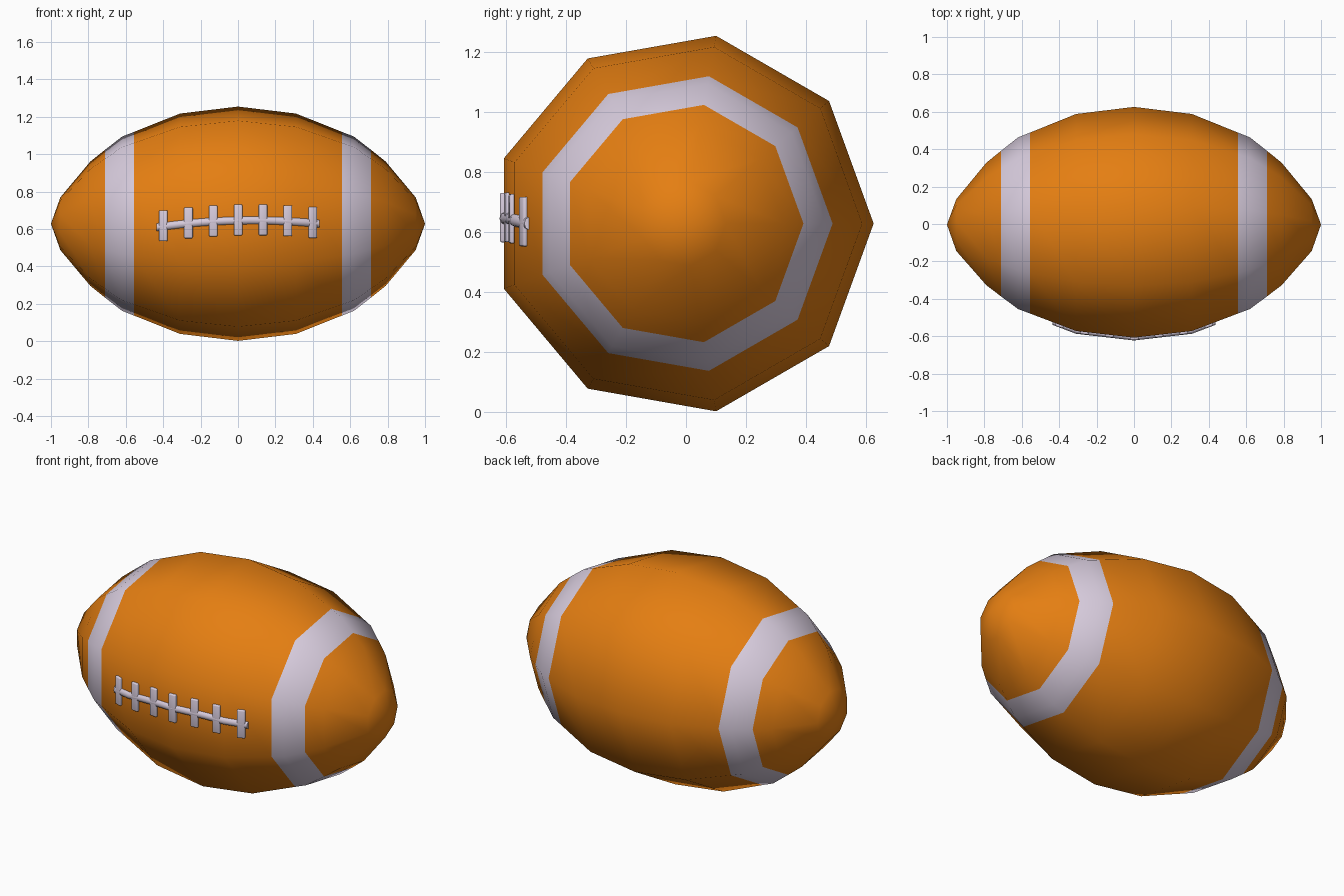
import bpy, bmesh, math

if "Cube" in bpy.data.objects:
    bpy.data.objects.remove(bpy.data.objects["Cube"])

def material(name, rgb):
    m = bpy.data.materials.new(name)
    m.diffuse_color = (*rgb, 1)
    m.use_nodes = True
    m.node_tree.nodes["Principled BSDF"].inputs["Base Color"].default_value = m.diffuse_color
    return m

leather = material("leather", (0.78, 0.21, 0.006))
white = material("white", (0.68, 0.6, 0.72))

CY, CZ, SIDES = -0.01, 0.628, 9
HALF = [(0, .636), (.31, .598), (.555, .499), (.62, .473), (.71, .402),
        (.79, .337), (.95, .143)]

def radius(x):
    x = abs(x)
    for (a, ra), (b, rb) in zip(HALF, HALF[1:]):
        if x <= b:
            return ra + (rb - ra) * (x - a) / (b - a)

def finish(name, bm, mats):
    me = bpy.data.meshes.new(name)
    bm.normal_update()
    bm.to_mesh(me)
    bm.free()
    for m in mats:
        me.materials.append(m)
    ob = bpy.data.objects.new(name, me)
    bpy.context.collection.objects.link(ob)
    return ob

# Ball: nine-sided profile spun around the x axis, stripes as material bands
bm = bmesh.new()
profile = [(-x, r) for x, r in reversed(HALF[1:])] + HALF
rings = []
for x, r in profile:
    rings.append([bm.verts.new((x, CY + r * math.cos(math.tau * i / SIDES),
                                CZ + r * math.sin(math.tau * i / SIDES)))
                  for i in range(SIDES)])
tips = [bm.verts.new((s, CY * 0.3, CZ)) for s in (-1, 1)]
for k in range(len(rings) - 1):
    mid = abs(profile[k][0] + profile[k + 1][0]) / 2
    for i in range(SIDES):
        j = (i + 1) % SIDES
        f = bm.faces.new((rings[k][i], rings[k][j], rings[k + 1][j], rings[k + 1][i]))
        f.material_index = 1 if .555 < mid < .71 else 0
for i in range(SIDES):
    j = (i + 1) % SIDES
    bm.faces.new((tips[0], rings[0][j], rings[0][i]))
    bm.faces.new((tips[1], rings[-1][i], rings[-1][j]))
bmesh.ops.recalc_face_normals(bm, faces=bm.faces)
for f in bm.faces:
    f.smooth = True
finish("ball", bm, [leather, white])

# Lace centre line follows the flat front panel
def front_y(x):
    return CY - radius(x) * math.cos(math.pi / SIDES)

def lace_z(x):
    return .648 + .022 * x - .14 * x * x

# Long lace cord
bm = bmesh.new()
N, prev = 8, None
for k in range(15):
    x = -.435 + .87 * k / 14
    ring = [bm.verts.new((x, front_y(x) + .003 + .018 * math.cos(math.tau * i / N),
                          lace_z(x) - .003 + .022 * math.sin(math.tau * i / N)))
            for i in range(N)]
    if prev:
        for i in range(N):
            j = (i + 1) % N
            bm.faces.new((prev[i], prev[j], ring[j], ring[i])).smooth = True
    else:
        bm.faces.new(ring[::-1])
    prev = ring
bm.faces.new(prev)
bmesh.ops.recalc_face_normals(bm, faces=bm.faces)
finish("long_lace", bm, [white])

# Seven cross laces tilted to follow the panel
for k in range(7):
    x = -.397 + .1325 * k
    slope = (front_y(x + .04) - front_y(x - .04)) / .08
    bpy.ops.mesh.primitive_cube_add(size=1, location=(x, front_y(x) + .002, lace_z(x)),
                                    rotation=(0, 0, math.atan(slope)))
    ob = bpy.context.object
    ob.name = f"cross_lace_{k + 1}"
    ob.scale = (.046, .03, .165)
    bpy.ops.object.transform_apply(location=False, rotation=False, scale=True)
    bev = ob.modifiers.new("soft_edges", 'BEVEL')
    bev.width, bev.segments = .006, 2
    ob.data.materials.append(white)
    bpy.ops.object.shade_smooth()
